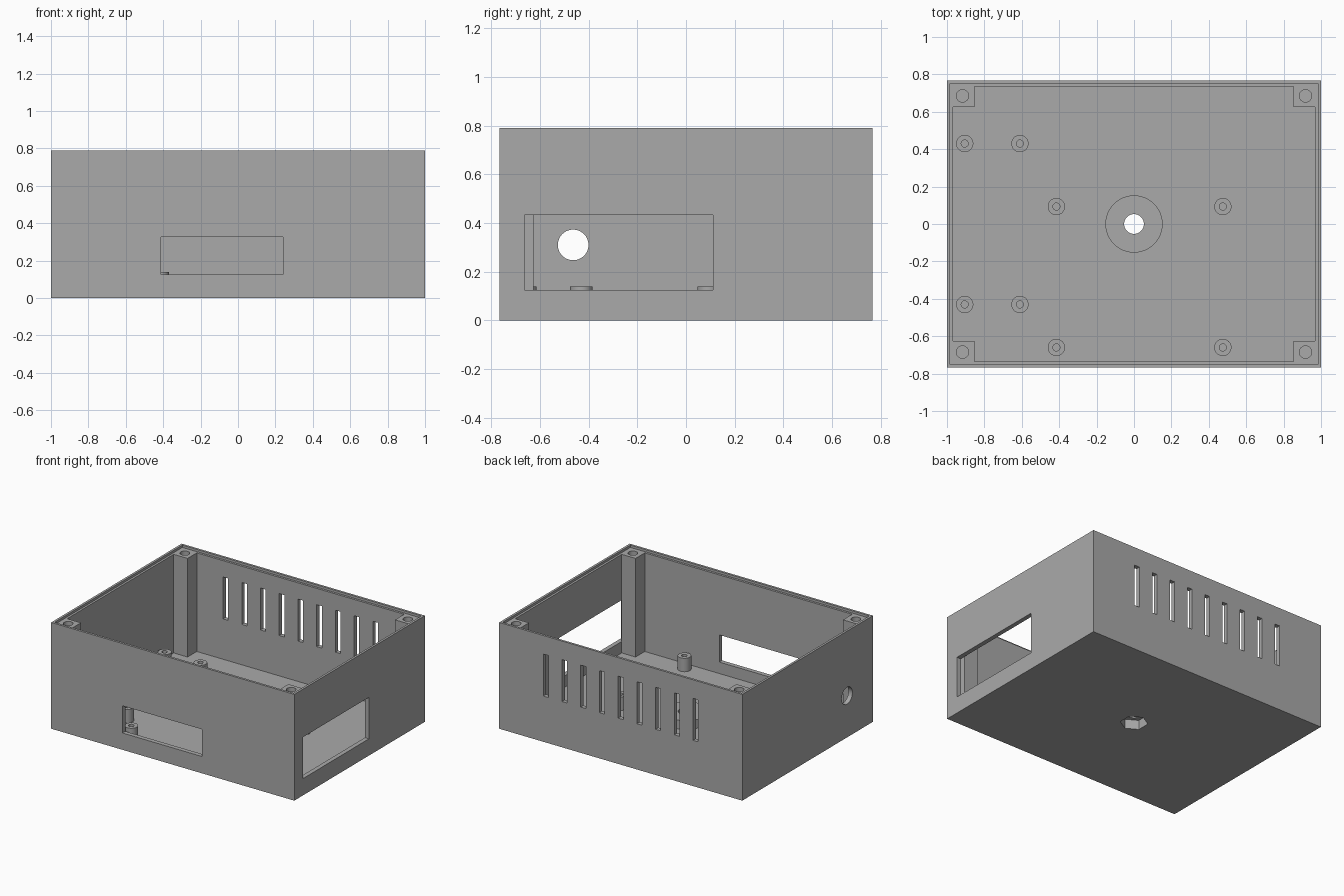
import bpy, math

if "Cube" in bpy.data.objects:
    bpy.data.objects.remove(bpy.data.objects["Cube"])

HX, HY, H = 1.0, 0.767, 0.79      # half sizes and height of the case
WALL, FLOOR, LEDGE = 0.033, 0.04, 0.773
RIM = 0.017

grey = bpy.data.materials.new("case grey")
grey.diffuse_color = (0.4, 0.4, 0.4, 1)
grey.use_nodes = True
grey.node_tree.nodes["Principled BSDF"].inputs["Base Color"].default_value = grey.diffuse_color


def box(name, x0, x1, y0, y1, z0, z1):
    bpy.ops.mesh.primitive_cube_add(
        size=1, location=((x0 + x1) / 2, (y0 + y1) / 2, (z0 + z1) / 2))
    o = bpy.context.object
    o.name = name
    o.scale = (x1 - x0, y1 - y0, z1 - z0)
    bpy.ops.object.transform_apply(location=True, rotation=True, scale=True)
    return o


def cyl(name, x, y, z0, z1, r, sides=32, rot=(0, 0, 0)):
    bpy.ops.mesh.primitive_cylinder_add(
        vertices=sides, radius=r, depth=z1 - z0,
        location=(x, y, (z0 + z1) / 2), rotation=rot)
    o = bpy.context.object
    o.name = name
    bpy.ops.object.transform_apply(location=True, rotation=True, scale=True)
    return o


def combine(target, tool, op):
    m = target.modifiers.new(tool.name, 'BOOLEAN')
    m.operation, m.solver, m.object = op, 'EXACT', tool
    bpy.context.view_layer.objects.active = target
    bpy.ops.object.modifier_apply(modifier=m.name)
    bpy.data.objects.remove(tool)


# Open case
case = box("enclosure_case", -HX, HX, -HY, HY, 0, H)
combine(case, box("cavity", -HX + WALL, HX - WALL, -HY + WALL, HY - WALL,
                  FLOOR, H + 0.1), 'DIFFERENCE')

# Corner screw posts
for sx in (-1, 1):
    for sy in (-1, 1):
        xs = sorted((sx * 0.853, sx * 0.98))
        ys = sorted((sy * 0.626, sy * 0.745))
        combine(case, box("corner_post", *xs, *ys, 0.02, LEDGE + 0.01), 'UNION')

# Lid ledge around the rim, level with the post tops
combine(case, box("lid_ledge", -HX + RIM, HX - RIM, -HY + RIM, HY - RIM,
                  LEDGE, H + 0.1), 'DIFFERENCE')
for sx in (-1, 1):
    for sy in (-1, 1):
        combine(case, cyl("post_hole", sx * 0.917, sy * 0.685, 0.45, H + 0.1,
                          0.033), 'DIFFERENCE')

# Circuit board standoffs with pilot holes
standoffs = [(x, y) for x in (-0.905, -0.61) for y in (-0.43, 0.43)]
standoffs += [(x, y) for x in (-0.415, 0.475) for y in (-0.66, 0.093)]
for x, y in standoffs:
    combine(case, cyl("standoff", x, y, 0.02, 0.14, 0.046), 'UNION')
    combine(case, cyl("pilot_hole", x, y, FLOOR + 0.005, 0.2, 0.019, 20), 'DIFFERENCE')

# Central boss with bolt hole and hexagonal nut pocket underneath
combine(case, cyl("centre_boss", 0, 0, 0.02, 0.105, 0.153, 48), 'UNION')
combine(case, cyl("bolt_hole", 0, 0, -0.1, 0.2, 0.053), 'DIFFERENCE')
combine(case, cyl("nut_pocket", 0, 0, -0.1, 0.07, 0.094, 6), 'DIFFERENCE')

# Front and right openings, left cable hole
combine(case, box("front_opening", -0.413, 0.24, -HY - 0.1, -HY + WALL + 0.002,
                  0.125, 0.327), 'DIFFERENCE')
combine(case, box("right_opening", HX - WALL, HX + 0.1, -0.665, 0.11,
                  0.125, 0.433), 'DIFFERENCE')
combine(case, cyl("cable_hole", -HX, -0.464, 0.21, 0.41, 0.063, 40,
                  (0, math.pi / 2, 0)), 'DIFFERENCE')

# Row of vent slots in the back wall
for i in range(9):
    x = (i - 4) * 0.154
    combine(case, box("vent_slot", x - 0.021, x + 0.021, HY - WALL - 0.05, HY + 0.1,
                      0.34, 0.652), 'DIFFERENCE')

# Finish
case.data.materials.clear()
case.data.materials.append(grey)
for p in case.data.polygons:
    p.material_index = 0
bpy.ops.object.select_all(action='DESELECT')
case.select_set(True)
bpy.context.view_layer.objects.active = case
bpy.ops.object.shade_smooth_by_angle(angle=math.radians(30))
